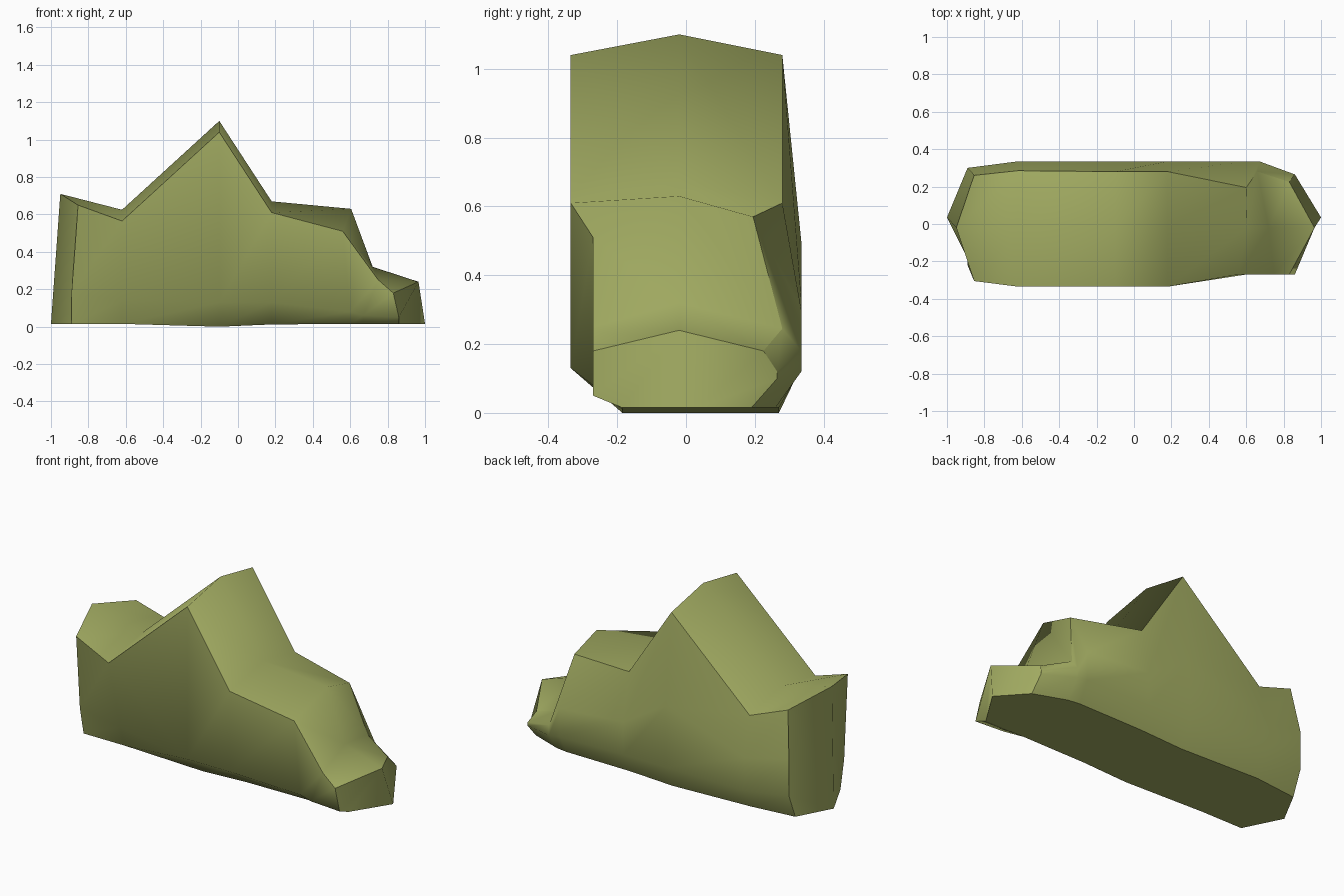
import bpy, bmesh

if "Cube" in bpy.data.objects:
    bpy.data.objects.remove(bpy.data.objects["Cube"])

# Longitudinal outlines of the rock, left to right (7 stations each)
ridge = [(-.95, -.02, .71), (-.62, -.02, .625), (-.1, -.02, 1.1), (.18, -.02, .67),
         (.605, -.02, .63), (.72, -.02, .32), (.965, -.02, .24)]
front_top = [(-.855, -.305, .65), (-.62, -.335, .565), (-.1, -.335, 1.04), (.18, -.335, .61),
             (.56, -.27, .51), (.75, -.27, .25), (.83, -.27, .18)]
back_top = [(-.855, .26, .65), (-.62, .285, .565), (-.1, .28, 1.04), (.18, .28, .61),
            (.6, .195, .57), (.66, .28, .245), (.83, .225, .18)]

# Lower walls and footing follow shared x stations
xs = [-.89, -.62, -.1, .18, .6, .67, .86]
floor_z = [.015, .015, 0, .012, .015, .015, .015]
front_y = [-.22, -.225, -.335, -.335, -.27, -.27, -.27]
front_z = [.18, .14, .13, .13, .08, .06, .05]
back_y = [.30, .335, .335, .335, .335, .335, .265]
back_mid_z = [.38, .33, .5, .33, .3, .18, .12]
back_low_z = [.16, .135, .135, .135, .13, .12, .1]
back_base_y = [.24, .27, .27, .27, .27, .26, .19]

front_low = list(zip(xs, front_y, front_z))
front_base = [(x, -.185, z) for x, z in zip(xs, floor_z)]
base_mid = [(x, .035, z) for x, z in zip([-1] + xs[1:-1] + [1], floor_z)]
back_base = list(zip(xs, back_base_y, floor_z))
back_low = list(zip(xs, back_y, back_low_z))
back_mid = list(zip(xs, back_y, back_mid_z))
rows = [base_mid, front_base, front_low, front_top, ridge,
        back_top, back_mid, back_low, back_base]

# Loft the rows into a closed rock body
bm = bmesh.new()
grid = [[bm.verts.new(p) for p in row] for row in rows]
n = len(rows)
for r in range(n):
    a, b = grid[r], grid[(r + 1) % n]
    for i in range(6):
        bm.faces.new((a[i], a[i + 1], b[i + 1], b[i]))

# Undercut of the front left wall: crease from the valley to the foot
bmesh.ops.connect_verts(bm, verts=[grid[3][1], grid[2][2]])

# Two-faceted end caps
for i in (0, -1):
    ring = [row[i] for row in grid]
    bm.faces.new(ring[:5])
    bm.faces.new(ring[4:] + ring[:1])
    for r in range(n):
        bm.edges.get((ring[r], ring[(r + 1) % n])).smooth = False
bmesh.ops.recalc_face_normals(bm, faces=bm.faces)
for f in bm.faces:
    f.smooth = True

# Crisp rims between top, walls and underside
for r in (1, 3, 5, 8):
    for i in range(6):
        bm.edges.get((grid[r][i], grid[r][i + 1])).smooth = False

mesh = bpy.data.meshes.new("rock_formation")
bm.to_mesh(mesh)
bm.free()
rock = bpy.data.objects.new("rock_formation", mesh)
bpy.context.collection.objects.link(rock)

# Mossy olive colour
mat = bpy.data.materials.new("moss_stone")
mat.diffuse_color = (.37, .42, .125, 1)
mat.use_nodes = True
mat.node_tree.nodes["Principled BSDF"].inputs["Base Color"].default_value = mat.diffuse_color
mesh.materials.append(mat)
